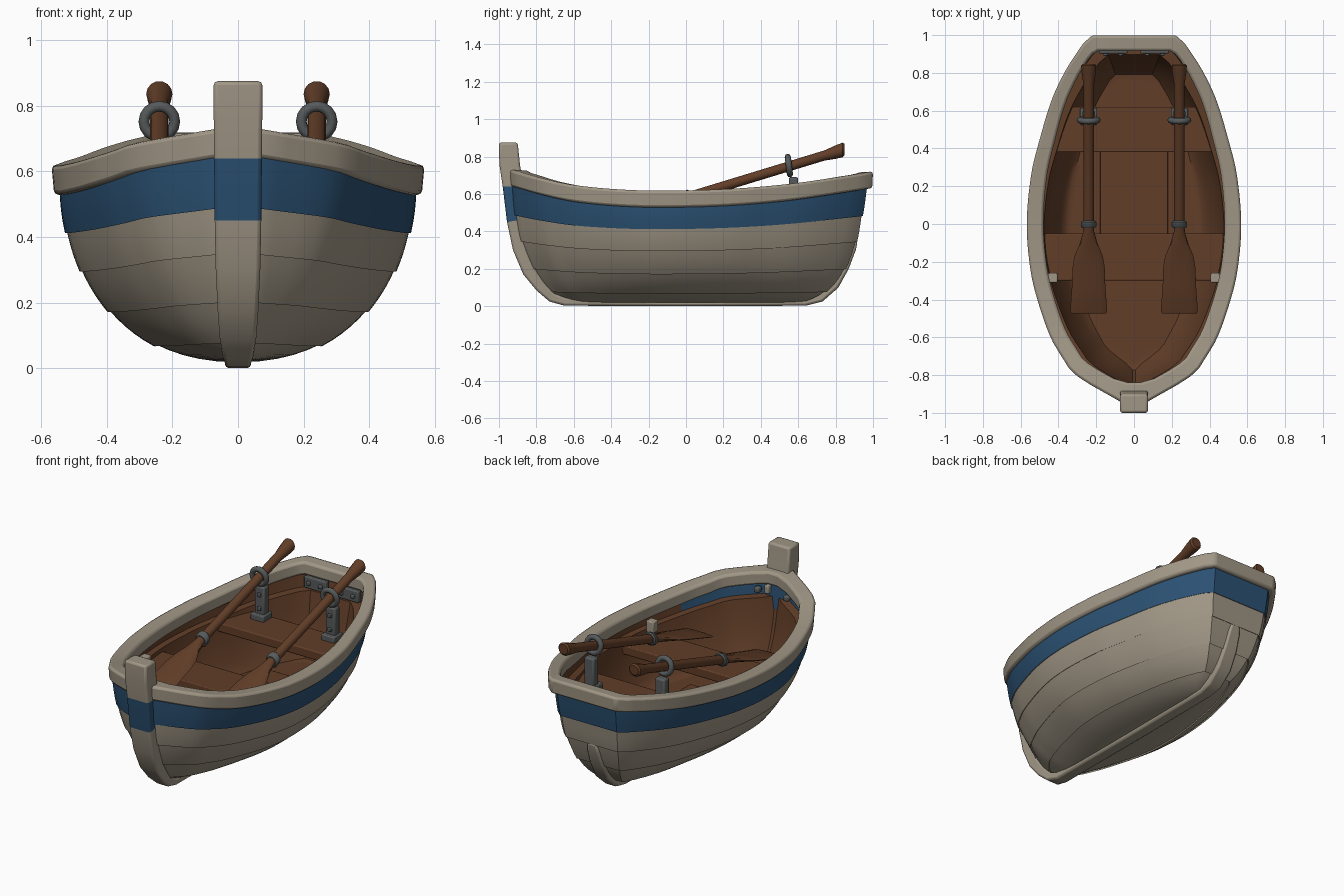
import bpy, bmesh, math
from mathutils import Vector

old = bpy.data.objects.get("Cube")
if old:
    bpy.data.objects.remove(old)


def material(name, rgb):
    m = bpy.data.materials.new(name)
    m.use_nodes = True
    m.diffuse_color = (*rgb, 1)
    m.node_tree.nodes["Principled BSDF"].inputs["Base Color"].default_value = (*rgb, 1)
    return m


CREAM = material("weathered cream paint", (0.35, 0.305, 0.235))
BLUE = material("blue paint", (0.024, 0.083, 0.172))
BROWN = material("brown wood", (0.122, 0.048, 0.021))
GREY = material("grey iron", (0.095, 0.103, 0.104))


def curve(points):
    """Smooth interpolation through a few (position, value) points."""
    n = len(points)

    def slope(i):
        a, b = points[max(i - 1, 0)], points[min(i + 1, n - 1)]
        return (b[1] - a[1]) / (b[0] - a[0])

    def f(x):
        i = 0
        while i < n - 2 and x > points[i + 1][0]:
            i += 1
        (x0, y0), (x1, y1) = points[i], points[i + 1]
        h = x1 - x0
        t = min(max((x - x0) / h, 0), 1)
        return (y0 * (1 + 2 * t) * (1 - t) ** 2 + slope(i) * h * t * (1 - t) ** 2
                + y1 * t * t * (3 - 2 * t) + slope(i + 1) * h * t * t * (t - 1))
    return f


def finish(name, bm, mats, bevel=0, angle=35):
    mesh = bpy.data.meshes.new(name)
    bm.to_mesh(mesh)
    bm.free()
    for m in mats:
        mesh.materials.append(m)
    mesh.shade_smooth()
    mesh.set_sharp_from_angle(angle=math.radians(angle))
    ob = bpy.data.objects.new(name, mesh)
    bpy.context.collection.objects.link(ob)
    if bevel:
        mod = ob.modifiers.new("soft edges", "BEVEL")
        mod.width, mod.segments, mod.limit_method = bevel, 2, "ANGLE"
    return ob


def loft(name, rings, mats, closed=False, caps=True, bevel=0, rule=None, flip=False):
    """Skin rings of equal point count; rule picks a material from a face centre."""
    bm = bmesh.new()
    rows = [[bm.verts.new(p) for p in r] for r in rings]
    n = len(rows[0])
    pairs = list(zip(rows, rows[1:])) + ([(rows[-1], rows[0])] if closed else [])
    for k, (a, b) in enumerate(pairs):
        for i in range(n):
            j = (i + 1) % n
            f = bm.faces.new((a[i], a[j], b[j], b[i]))
            if rule:
                f.material_index = rule(k, f.calc_center_median())
    if caps and not closed:
        bm.faces.new(rows[0])
        bm.faces.new(rows[-1])
    bmesh.ops.remove_doubles(bm, verts=bm.verts, dist=0.0005)
    bmesh.ops.recalc_face_normals(bm, faces=bm.faces)
    if flip:
        bmesh.ops.reverse_faces(bm, faces=bm.faces)
    return finish(name, bm, mats, bevel)


def box(name, centre, size, mat, bevel=0.006):
    bm = bmesh.new()
    bmesh.ops.create_cube(bm, size=1)
    bmesh.ops.scale(bm, vec=size, verts=bm.verts)
    bmesh.ops.translate(bm, vec=centre, verts=bm.verts)
    return finish(name, bm, [mat], bevel)


def oval(x, y, z, w, h, sides=14):
    return [(x + w * math.cos(2 * math.pi * i / sides), y,
             z + h * math.sin(2 * math.pi * i / sides)) for i in range(sides)]


# Boat lines: rim half width, rim height, and end profiles by relative height
half_width = curve([(-.94, .075), (-.8, .31), (-.7, .385), (-.6, .443), (-.4, .513),
                    (-.24, .55), (0, .569), (.265, .545), (.45, .5), (.66, .436),
                    (.81, .365), (.92, .295), (.98, .25), (1, .222)])
rim_top = curve([(-.94, .73), (-.8, .69), (-.6, .648), (-.3, .622), (0, .62),
                 (.3, .632), (.6, .66), (1, .72)])
bow_y = curve([(0, -.62), (.06, -.71), (.2, -.80), (.45, -.885), (.7, -.925), (1, -.945)])
stern_y = curve([(0, .62), (.06, .72), (.2, .82), (.45, .9), (.7, .94), (1, .975)])
STATIONS = 44
WALL = .06
FLOOR = .19


def fullness(s):
    return math.sqrt(max(0, 1 - (1 - s) ** 2)) ** .85


def hull_ring(angle, lap, inset):
    """One ring around the boat; lap pushes the lower plank edges outward."""
    s = 1 - math.cos(angle)
    left = []
    for i in range(STATIONS + 1):
        u = i / STATIONS
        y = -.94 + 1.94 * u
        vee = .25 * max(0, 1 - u / .4)
        x = max(half_width(y) - .025 - inset, .012) * (fullness(s) * (1 - vee) + s * vee)
        z = .025 + (rim_top(y) - .055) * s - lap * .6 * math.cos(angle)
        yy = (bow_y(s) * (1 - u) + stern_y(s) * u) * (1 - inset)
        if inset:
            z = max(z, FLOOR)
        left.append((x * (1 + lap), yy * (1 + lap * .6), z))
    return left + [(-x, y, z) for x, y, z in reversed(left)]


def strake(a, b, lap, inset, rows=6):
    steps = [j / (rows - 1) for j in range(rows)]
    return [hull_ring(math.radians(a + (b - a) * t), lap * (1 - t), inset) for t in steps]


# Overlapping planks, the top one blue
planks = [strake(a, b, .013, 0) for a, b in ((0, 24), (24, 43), (43, 59), (59, 72))]
lower = sum(planks, [])
loft("hull_planking", lower + strake(72, 90, .013, 0), [CREAM, BLUE], caps=False,
     rule=lambda k, c: int(k >= len(lower)))

# Thick brown lining up to a ledge, then the thin inner side, blue near the bow
inner = strake(0, 79, 0, WALL, 18)
loft("hull_lining", inner + strake(79, 90, 0, .02, 4), [BROWN, BLUE], caps=False, flip=True,
     rule=lambda k, c: int(k >= len(inner) and c.y < -.55))

# Gunwale: rectangular section swept around the outline, mirrored to the right
side = [(half_width(y), y) for y in (-.94 + 1.94 * i / STATIONS for i in range(STATIONS + 1))]
rim = []
for i, (x, y) in enumerate(side):
    a, b = side[max(i - 1, 0)], side[min(i + 1, STATIONS)]
    t = Vector((b[0] - a[0], b[1] - a[1])).normalized()
    w = .09 - .02 * max(0, y)
    ix, iy = max(x - t.y * w, .03), min(max(y + t.x * w, -.84), .9)
    if i == STATIONS:
        ix, iy = .19, .915
    z = rim_top(y)
    rim.append([(x, y, z), (x * .985, y * .995, z - .092), (ix, iy, z - .085), (ix, iy, z - .005)])
rim += [[(-x, y, z) for x, y, z in section] for section in reversed(rim)]
loft("gunwale", rim, [CREAM], closed=True, bevel=.014)

# Stem, keel and stern post in one sweep: y, z, half width, thickness
spine = [(-1, .875, .074, .1), (-.998, .76, .074, .11), (-.98, .64, .073, .11),
         (-.957, .45, .071, .09), (-.925, .3, .068, .08), (-.87, .17, .062, .07),
         (-.8, .085, .056, .06), (-.73, .025, .047, .05), (-.65, .003, .04, .045),
         (0, 0, .04, .04), (.64, .003, .04, .045), (.73, .025, .045, .05),
         (.815, .1, .048, .06), (.87, .2, .046, .06), (.908, .3, .04, .06), (.918, .35, .03, .05)]
rings = []
for i, (y, z, w, d) in enumerate(spine):
    a, b = spine[max(i - 1, 0)], spine[min(i + 1, len(spine) - 1)]
    t = Vector((b[0] - a[0], b[1] - a[1])).normalized()
    n = Vector((1, 0)) if i < 3 else Vector((-t.y, t.x))
    yi, zi = y + n.x * d, z + n.y * d
    rings.append([(-w, y, z), (w, y, z), (w, yi, zi), (-w, yi, zi)])
loft("stem_and_keel", rings, [CREAM, BLUE], bevel=.012, rule=lambda k, c: int(k == 2))


def lining_half_width(y, z):
    s = (z - .025) / (rim_top(y) - .055)
    u = (y / (1 - WALL) - bow_y(s)) / (stern_y(s) - bow_y(s))
    return (half_width(-.94 + 1.94 * u) - .025 - WALL) * fullness(s)


# Seats reach just into the lining
for name, y0, y1, top in (("middle_seat", -.3, -.05, .46), ("stern_seat", .38, .62, .49)):
    section = []
    for i in range(5):
        y = y0 + (y1 - y0) * i / 4
        w = lining_half_width(y, top - .03) + .012
        section.append([(-w, y, top - .055), (w, y, top - .055), (w, y, top), (-w, y, top)])
    loft(name, section, [BROWN], bevel=.006)

# Raised floor panel
box("floor_panel", (0, .12, FLOOR + .004), (.36, .84, .02), BROWN, .003)

# Oar shape: y, half width, half thickness
oar = [(.848, .03, .03), (.838, .04, .04), (.80, .037, .037), (.74, .028, .028),
       (0, .028, .028), (-.04, .029, .027), (-.1, .046, .022), (-.17, .075, .017),
       (-.23, .085, .015), (-.32, .088, .014), (-.46, .098, .012), (-.475, .092, .009)]


def oar_z(y):
    return .58 + .305 * y


for sx, word in ((1, "left"), (-1, "right")):
    x = sx * .24
    loft(word + "_oar", [oval(x, y, oar_z(y), w, h) for y, w, h in oar], [BROWN])
    loft(word + "_oar_collar", [oval(x, y, oar_z(y), r, r) for y, r in
                                ((-.022, .033), (-.012, .041), (.01, .041), (.018, .033))], [GREY])
    # Rowlock: base, post, bolts and ring
    box(word + "_rowlock_base", (x, .57, .505), (.09, .09, .04), GREY)
    box(word + "_rowlock_post", (x, .575, .59), (.066, .05, .2), GREY, .01)
    for z in (.555, .64):
        box(word + "_rowlock_bolt", (x, .548, z), (.024, .014, .024), GREY, .004)
    bpy.ops.mesh.primitive_torus_add(location=(x, .55, .752), rotation=(math.radians(97), 0, 0),
                                     major_radius=.047, minor_radius=.0165,
                                     major_segments=16, minor_segments=8)
    ring = bpy.context.object
    ring.name = word + "_rowlock_ring"
    ring.data.materials.append(GREY)
    ring.data.shade_smooth()
    # Stern corner plate with bolts, bow bolt and side cleat
    box(word + "_stern_plate", (sx * .11, .917, .6), (.15, .03, .07), GREY)
    for dx in (.07, .15):
        box(word + "_stern_bolt", (sx * dx, .9, .6), (.024, .02, .024), GREY)
    box(word + "_bow_bolt", (sx * .1, -.84, .6), (.035, .04, .035), GREY, .01)
    box(word + "_side_cleat", (sx * .43, -.285, .5), (.05, .05, .07), CREAM)

box("bow_cleat", (.045, -.862, .61), (.03, .04, .05), CREAM)
